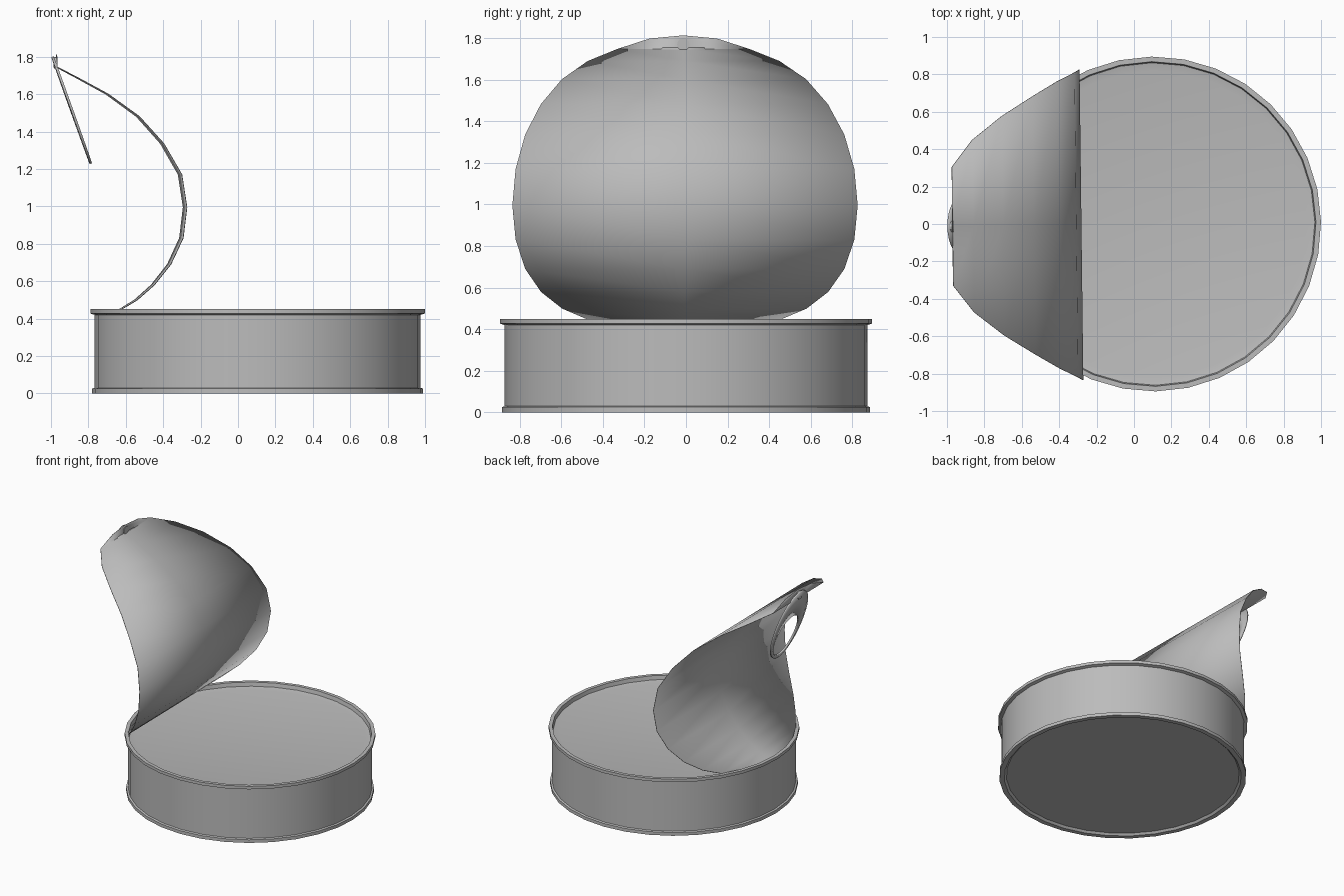
import bpy, math
from math import sin, cos, pi
from mathutils import Matrix

cube = bpy.data.objects.get("Cube")
if cube:
    bpy.data.objects.remove(cube, do_unlink=True)

SIDES = 32
CENTRE = 0.105
# The whole can is turned very slightly about its own axis
TURN = Matrix.Translation((CENTRE, 0, 0)) @ Matrix.Rotation(0.012, 4, 'Z')

metal = bpy.data.materials.new("grey metal")
metal.use_nodes = True
GREY = (0.5, 0.5, 0.5, 1)
metal.diffuse_color = GREY
bsdf = metal.node_tree.nodes["Principled BSDF"]
bsdf.inputs["Base Color"].default_value = GREY
bsdf.inputs["Roughness"].default_value = 0.5


def make(name, verts, faces, thickness=0.0, angle=30):
    mesh = bpy.data.meshes.new(name)
    mesh.from_pydata(verts, [], faces)
    mesh.materials.append(metal)
    obj = bpy.data.objects.new(name, mesh)
    bpy.context.collection.objects.link(obj)
    obj.matrix_world = TURN
    if thickness:
        mod = obj.modifiers.new("thickness", 'SOLIDIFY')
        mod.thickness = thickness
        mod.offset = 0
    bpy.ops.object.select_all(action='DESELECT')
    obj.select_set(True)
    bpy.context.view_layer.objects.active = obj
    bpy.ops.object.shade_smooth_by_angle(angle=math.radians(angle))
    return obj


def lathe(name, profile):
    """Spin an (r, z) profile, listed from the bottom up, and cap both ends."""
    verts = [(r * cos(2 * pi * k / SIDES), r * sin(2 * pi * k / SIDES), z)
             for r, z in profile for k in range(SIDES)]
    faces = [(a * SIDES + k, a * SIDES + (k + 1) % SIDES,
              (a + 1) * SIDES + (k + 1) % SIDES, (a + 1) * SIDES + k)
             for a in range(len(profile) - 1) for k in range(SIDES)]
    last = (len(profile) - 1) * SIDES
    faces.append(tuple(reversed(range(SIDES))))
    faces.append(tuple(range(last, last + SIDES)))
    return make(name, verts, faces)


# Can: recessed base, bottom flange, wall, top rim, ledge and filling
lathe("can_body", [
    (0.835, 0.015), (0.85, 0.0), (0.885, 0.0), (0.885, 0.025), (0.872, 0.03),
    (0.872, 0.42), (0.895, 0.427), (0.895, 0.45), (0.868, 0.45),
    (0.862, 0.42), (0.82, 0.412)])

# Peeled lid: a disc rolled back along a side path, from tip to hinge
path = [(-0.97, 1.812), (-0.97, 1.797), (-0.97, 1.745), (-0.86, 1.687),
        (-0.70, 1.60), (-0.535, 1.48), (-0.405, 1.335), (-0.31, 1.17),
        (-0.283, 0.995), (-0.303, 0.83), (-0.368, 0.69), (-0.455, 0.58),
        (-0.545, 0.50), (-0.632, 0.447), (-0.70, 0.42), (-0.74, 0.41),
        (-0.755, 0.407)]
COLS = 2
verts, faces = [], []
for i, (x, z) in enumerate(path):
    half = max(0.83 * sin(pi * i / (len(path) - 1)), 0.002)
    verts += [(x - CENTRE, half * (2 * c / COLS - 1), z) for c in range(COLS + 1)]
for i in range(len(path) - 1):
    for c in range(COLS):
        a = i * (COLS + 1) + c
        faces.append((a, a + COLS + 1, a + COLS + 2, a + 1))
make("peeled_lid", verts, faces, 0.004, 40)

# Pull tab: an oval plate with an oval finger hole near its free end
TOP, END = (-0.992, 1.80), (-0.787, 1.228)
LENGTH = math.dist(TOP, END)


def oval(centre, half_length, half_width):
    points = []
    for k in range(SIDES):
        t = 2 * pi * k / SIDES
        f = (centre + half_length * cos(t)) / LENGTH
        points.append((TOP[0] + f * (END[0] - TOP[0]) - CENTRE,
                       half_width * sin(t),
                       TOP[1] + f * (END[1] - TOP[1])))
    return points


tab = oval(LENGTH / 2, LENGTH / 2, 0.18) + oval(LENGTH * 0.66, LENGTH * 0.29, 0.135)
make("pull_tab", tab,
     [(k, (k + 1) % SIDES, SIDES + (k + 1) % SIDES, SIDES + k) for k in range(SIDES)],
     0.013)

# Rivet joining the tab to the lid tip
bpy.ops.mesh.primitive_cylinder_add(vertices=12, radius=0.03, depth=0.02)
rivet = bpy.context.object
rivet.name = "tab_rivet"
rivet.data.materials.append(metal)
rivet.matrix_world = (TURN @ Matrix.Translation((-0.975 - CENTRE, 0, 1.768))
                      @ Matrix.Rotation(pi / 2, 4, 'Y'))
